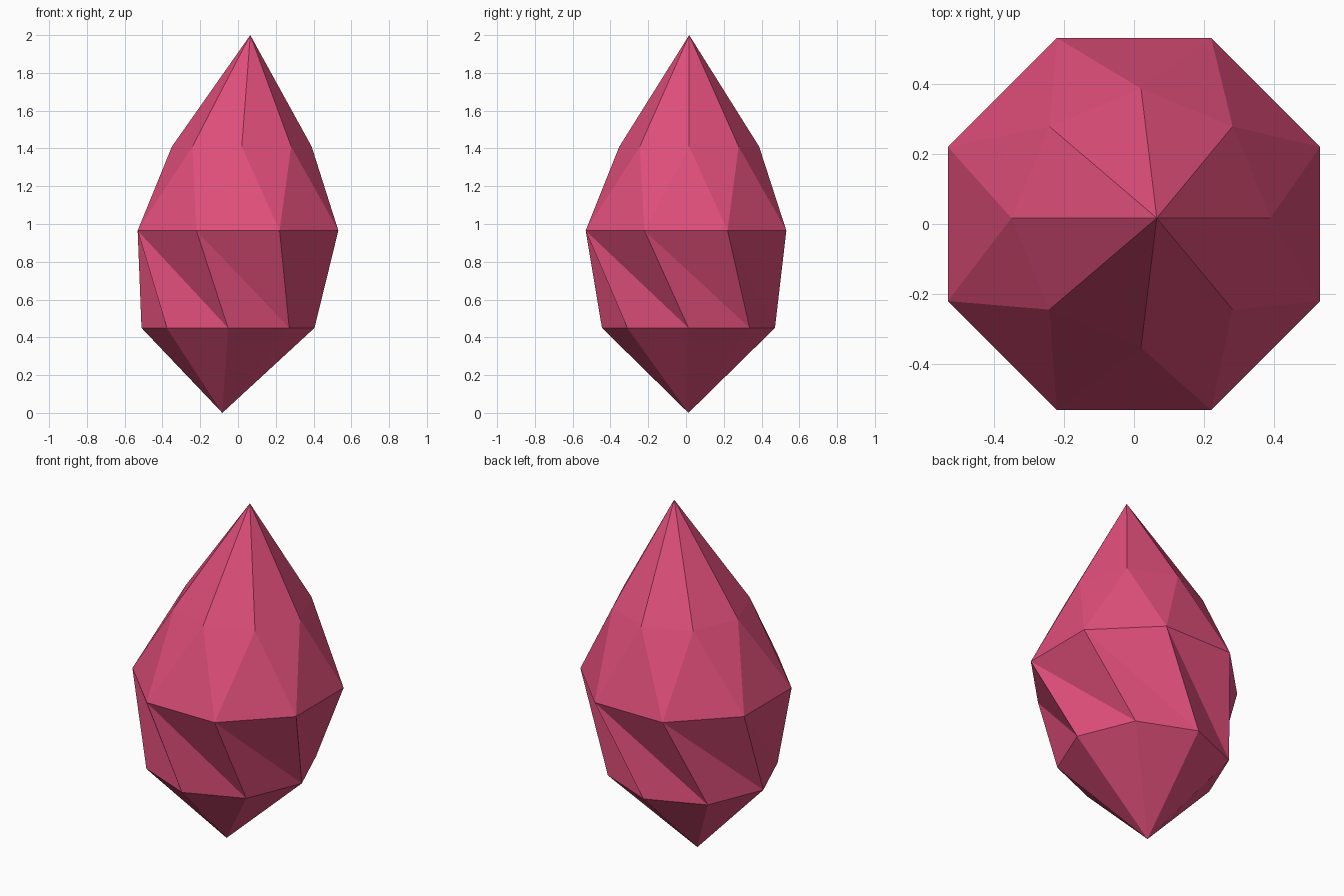
import bpy
import bmesh
from math import cos, sin, radians

cube = bpy.data.objects.get("Cube")
if cube:
    bpy.data.objects.remove(cube, do_unlink=True)

SIDES = 8
STEP = 360 / SIDES

# Single flat pink material
pink = bpy.data.materials.new("crystal_pink")
pink.use_nodes = True
colour = (0.74, 0.077, 0.195, 1)
pink.diffuse_color = colour
pink.node_tree.nodes["Principled BSDF"].inputs["Base Color"].default_value = colour

bm = bmesh.new()


def ring(cx, cy, z, radius, turn):
    """One eight-sided ring of vertices, turned by an angle in degrees."""
    angles = [radians(turn + STEP * i) for i in range(SIDES)]
    return [bm.verts.new((cx + radius * cos(a), cy + radius * sin(a), z)) for a in angles]


def band(lower, upper, shift):
    """Triangle band: upper vertex i meets lower vertices i+shift and i+shift+1."""
    for i in range(SIDES):
        a, b = lower[(i + shift) % SIDES], lower[(i + shift + 1) % SIDES]
        bm.faces.new((a, b, upper[i]))
        bm.faces.new((upper[i], b, upper[(i + 1) % SIDES]))


def cone(loop, tip):
    """Fan of triangles from a ring to a point."""
    point = bm.verts.new(tip)
    for i in range(SIDES):
        bm.faces.new((loop[i], loop[(i + 1) % SIDES], point))


# Leaning rings: narrow base, wide girdle, shoulder
base = ring(-0.053, 0.013, 0.45, 0.458, 0)
girdle = ring(0, 0, 0.965, 0.575, STEP / 2)
shoulder = ring(0.02, 0.017, 1.41, 0.37, 0)

cone(base, (-0.083, 0.013, 0))          # bottom point
band(base, girdle, 1)                   # twisted facets
band(girdle, shoulder, -1)              # alternating upper facets
cone(shoulder, (0.065, 0.017, 2))       # top point

bmesh.ops.recalc_face_normals(bm, faces=bm.faces[:])
mesh = bpy.data.meshes.new("crystal")
bm.to_mesh(mesh)
bm.free()
mesh.materials.append(pink)
crystal = bpy.data.objects.new("crystal", mesh)
bpy.context.collection.objects.link(crystal)
